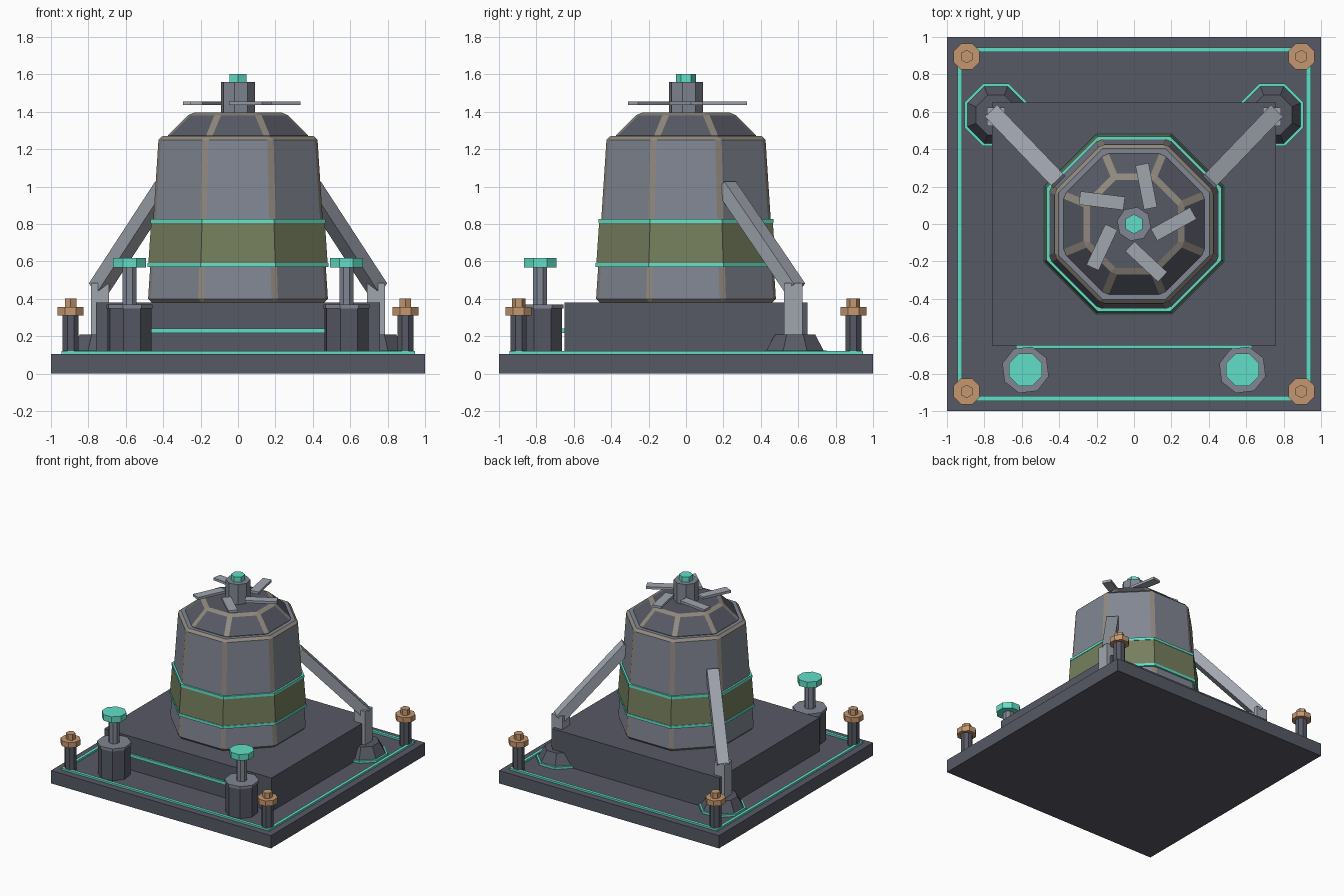
import bpy, bmesh, math
from mathutils import Matrix, Vector

if "Cube" in bpy.data.objects:
    bpy.data.objects.remove(bpy.data.objects["Cube"])


def material(name, rgb):
    m = bpy.data.materials.new(name)
    m.diffuse_color = (*rgb, 1)
    m.use_nodes = True
    m.node_tree.nodes["Principled BSDF"].inputs["Base Color"].default_value = m.diffuse_color
    return m


DARK = material("dark_metal", (0.095, 0.1, 0.13))
GREY = material("grey_metal", (0.22, 0.24, 0.29))
PALE = material("pale_metal", (0.35, 0.38, 0.43))
TEAL = material("teal_glow", (0.12, 0.74, 0.57))
COPPER = material("copper", (0.56, 0.31, 0.16))
OLIVE = material("olive_paint", (0.18, 0.21, 0.11))
WORN = material("worn_edge", (0.28, 0.25, 0.21))


def finish(name, bm, mat):
    bmesh.ops.recalc_face_normals(bm, faces=bm.faces[:])
    me = bpy.data.meshes.new(name)
    bm.to_mesh(me)
    bm.free()
    me.materials.append(mat)
    ob = bpy.data.objects.new(name, me)
    bpy.context.collection.objects.link(ob)
    return ob


def prism(name, mat, xy, profile, n=8, turn=0.0, hollow=False):
    """Stack of n-gons; profile is (apothem, z); hollow closes it into a ring."""
    bm = bmesh.new()
    rings = []
    for a, z in profile:
        r = a / math.cos(math.pi / n)
        angles = [2 * math.pi * (i + 0.5) / n + turn for i in range(n)]
        rings.append([bm.verts.new((xy[0] + r * math.cos(t), xy[1] + r * math.sin(t), z))
                      for t in angles])
    pairs = list(zip(rings, rings[1:]))
    if hollow:
        pairs.append((rings[-1], rings[0]))
    else:
        bm.faces.new(rings[0])
        bm.faces.new(rings[-1])
    for lo, hi in pairs:
        for i in range(n):
            j = (i + 1) % n
            bm.faces.new((lo[i], lo[j], hi[j], hi[i]))
    return finish(name, bm, mat)


def box(name, mat, centre, size, rot=Matrix.Identity(4)):
    bm = bmesh.new()
    bmesh.ops.create_cube(bm, size=1, matrix=Matrix.Translation(centre) @ rot
                          @ Matrix.Diagonal((*size, 1)))
    return finish(name, bm, mat)


def worn_bevel(ob, width):
    ob.data.materials.append(WORN)
    b = ob.modifiers.new("worn_edges", 'BEVEL')
    b.width = width
    b.segments = 1
    b.limit_method = 'ANGLE'
    b.angle_limit = math.radians(30)
    b.material = 1


# Base slab, plinth and glowing trims
box("base_slab", DARK, (0, 0, 0.0525), (2, 2, 0.105))
box("plinth", DARK, (0, 0, 0.24), (1.52, 1.30, 0.28))
prism("base_trim", TEAL, (0, 0),
      [(0.945, 0.10), (0.945, 0.12), (0.92, 0.12), (0.92, 0.10)], n=4, hollow=True)
box("front_trim", TEAL, (0, -0.655, 0.23), (1.26, 0.02, 0.025))

# Octagonal tank with worn corners, painted band and rings
worn_bevel(prism("tank", GREY, (0, 0), [(0.482, 0.38), (0.424, 1.27)]), 0.02)
prism("painted_band", OLIVE, (0, 0), [(0.48, 0.58), (0.464, 0.815)])
prism("lower_ring", TEAL, (0, 0), [(0.484, 0.57), (0.483, 0.592)])
prism("upper_ring", TEAL, (0, 0), [(0.468, 0.805), (0.467, 0.827)])
worn_bevel(prism("tank_cap", DARK, (0, 0), [(0.39, 1.26), (0.255, 1.395)]), 0.02)

# Rotor hub, knob and five blades
prism("rotor_hub", GREY, (0, 0), [(0.085, 1.38), (0.085, 1.56)], turn=0.2)
prism("hub_knob", TEAL, (0, 0), [(0.046, 1.56), (0.046, 1.603)], n=6)
for i in range(5):
    a = i * math.tau / 5
    box(f"blade_{i + 1}", PALE, (0.212 * math.cos(a), 0.212 * math.sin(a), 1.446),
        (0.24, 0.072, 0.02), Matrix.Rotation(a + math.radians(29), 4, 'Z'))

# Corner bolts
for sx in (-1, 1):
    for sy in (-1, 1):
        p = (0.895 * sx, 0.895 * sy)
        prism("bolt_post", DARK, p, [(0.042, 0.10), (0.042, 0.32)])
        prism("bolt_collar", COPPER, p, [(0.07, 0.312), (0.07, 0.356)])
        prism("bolt_nut", COPPER, p, [(0.031, 0.356), (0.031, 0.402)], n=6)

for s in (-1, 1):
    # Front valves
    p = (0.58 * s, -0.78)
    prism("valve_base", DARK, p, [(0.112, 0.10), (0.112, 0.355)], turn=0.12)
    prism("valve_lid", GREY, p, [(0.119, 0.348), (0.119, 0.37)], turn=0.12)
    prism("valve_stem", GREY, p, [(0.038, 0.37), (0.038, 0.58)])
    prism("valve_cap", TEAL, p, [(0.087, 0.567), (0.087, 0.617)])

    # Rear braces: foot, post and leaning beam
    p = (0.738 * s, 0.583)
    prism("foot_trim", TEAL, p, [(0.167, 0.10), (0.167, 0.124), (0.148, 0.124), (0.148, 0.10)],
          hollow=True)
    prism("brace_foot", DARK, p, [(0.152, 0.10), (0.152, 0.125), (0.107, 0.21)])
    box("brace_post", PALE, (0.738 * s, 0.573, 0.34), (0.098, 0.098, 0.29))
    lo, hi = Vector((0.745 * s, 0.585, 0.455)), Vector((0.39 * s, 0.215, 1.00))
    d = hi - lo
    side = d.cross(Vector((0, 0, 1))).normalized()
    up = side.cross(d).normalized()
    rot = Matrix((side, up, d.normalized())).transposed().to_4x4()
    beam = box("brace_beam", PALE, (lo + hi) / 2, (0.09, 0.08, d.length), rot)
